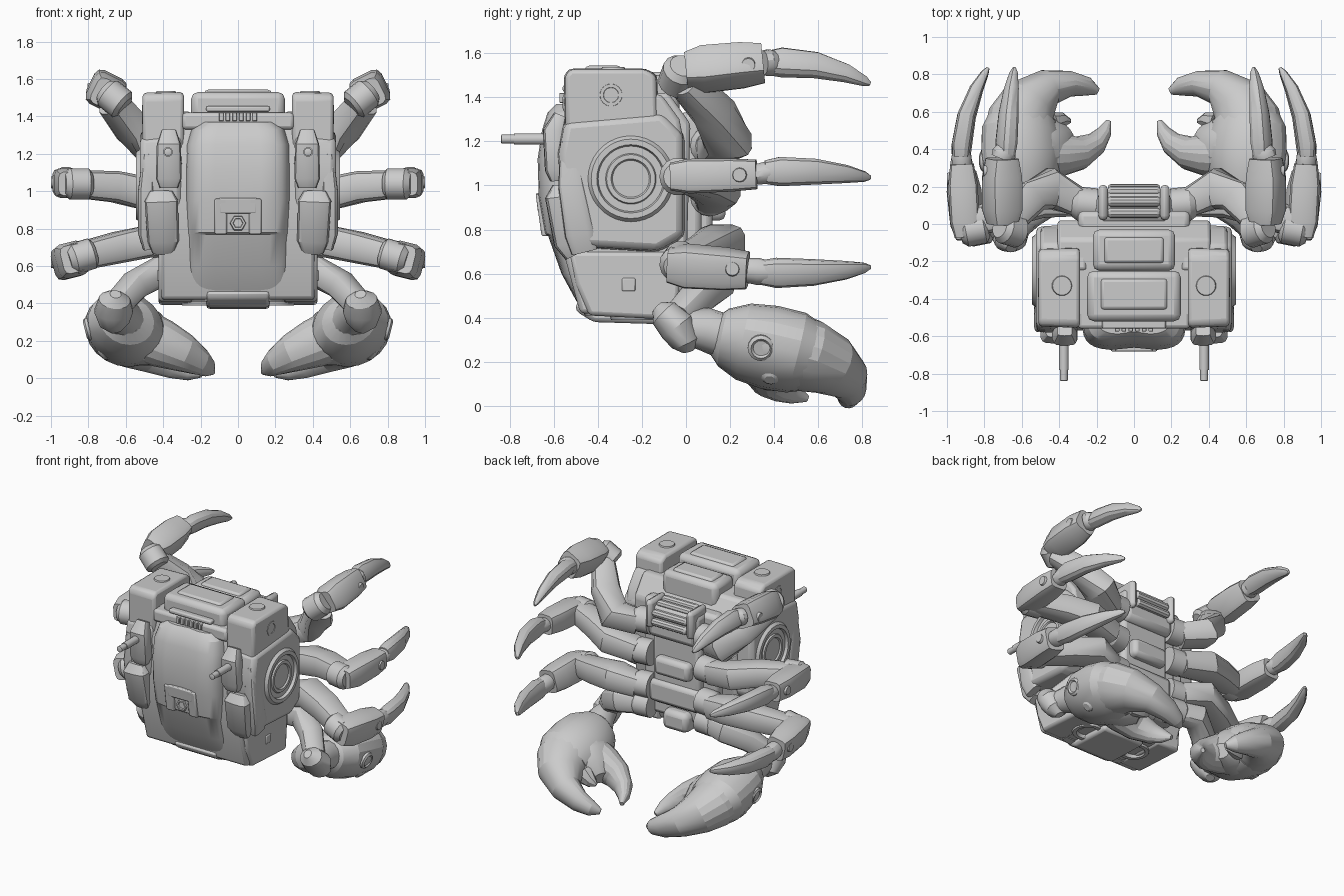
import bpy, bmesh, math
from mathutils import Vector as V


def finish(name, verts, faces, mirror=False, bevel=0.0, angle=30):
    me = bpy.data.meshes.new(name)
    me.from_pydata([tuple(v) for v in verts], [], faces)
    bm = bmesh.new()
    bm.from_mesh(me)
    bmesh.ops.recalc_face_normals(bm, faces=bm.faces)
    bm.to_mesh(me)
    bm.free()
    for p in me.polygons:
        p.use_smooth = True
    me.set_sharp_from_angle(angle=math.radians(angle))
    ob = bpy.data.objects.new(name, me)
    bpy.context.collection.objects.link(ob)
    if bevel:
        b = ob.modifiers.new("bevel", 'BEVEL')
        b.width, b.segments = bevel, 2
    if mirror:
        ob.modifiers.new("mirror", 'MIRROR')
    return ob


def skin(name, rings, **kw):
    n = len(rings[0])
    verts = [v for r in rings for v in r]
    faces = [(i * n + j, i * n + (j + 1) % n, (i + 1) * n + (j + 1) % n, (i + 1) * n + j)
             for i in range(len(rings) - 1) for j in range(n)]
    faces += [tuple(range(n)), tuple(range(len(verts) - n, len(verts)))]
    return finish(name, verts, faces, **kw)


def power(c, e):
    return math.copysign(abs(c) ** e, c)


def loft(name, path, radii, up=(0, 0, 1), e=1.0, sides=14, mirror=True, **kw):
    """Tube along a path; radii are (sideways, up); e < 1 squares the section."""
    path, rings = [V(p) for p in path], []
    for i, p in enumerate(path):
        t = (path[min(i + 1, len(path) - 1)] - path[max(i - 1, 0)]).normalized()
        b = t.cross(V(up)).normalized()
        u = b.cross(t)
        a = [2 * math.pi * (k + .5) / sides for k in range(sides)]
        rings.append([p + b * radii[i][0] * power(math.cos(k), e)
                      + u * radii[i][1] * power(math.sin(k), e) for k in a])
    return skin(name, rings, mirror=mirror, **kw)


def lathe(name, origin, axis, profile, sides=24, mirror=True, **kw):
    """Turned part; profile holds (distance along axis, radius)."""
    q = V(axis).to_track_quat('Z', 'Y')
    rings = [[V(origin) + q @ V((r * math.cos(2 * math.pi * k / sides),
              r * math.sin(2 * math.pi * k / sides), d)) for k in range(sides)]
             for d, r in profile]
    return skin(name, rings, mirror=mirror, **kw)


def slab(name, x0, x1, prof, mirror=False, bevel=.02, inset=0.0):
    """Side profile (y, z) extruded along x; inset shrinks the outer face."""
    cy = sum(p[0] for p in prof) / len(prof)
    cz = sum(p[1] for p in prof) / len(prof)
    k = 1 - inset
    outer = [(x1, cy + (y - cy) * k, cz + (z - cz) * k) for y, z in prof]
    return skin(name, [[(x0, y, z) for y, z in prof], outer], mirror=mirror, bevel=bevel)


def box(name, x, y, z, mirror=False, bevel=.02):
    return slab(name, x[0], x[1], [(y[0], z[0]), (y[1], z[0]), (y[1], z[1]), (y[0], z[1])], mirror, bevel)


# Main body
slab("core_hull", -.41, .41, [(-.48, .42), (-.06, .4), (0, .55), (.02, 1.28), (-.08, 1.42),
                              (-.5, 1.42), (-.56, 1.2), (-.57, .75)])
slab("side_hull", .3, .525, [(-.47, .71), (-.12, .69), (0, .76), (.0, 1.24), (-.1, 1.34),
                             (-.56, 1.3), (-.59, 1.15), (-.57, .9)], True, .03, .05)
slab("lower_corner_block", .24, .425, [(-.5, .55), (-.44, .41), (-.04, .39), (-.02, .66),
                                       (-.1, .7), (-.53, .7)], True)
box("lower_corner_port", (.42, .432), (-.29, -.23), (.52, .58), True, .008)
slab("shoulder_tower", .29, .51, [(-.55, 1.2), (-.12, 1.2), (-.13, 1.5), (-.18, 1.53),
                                  (-.53, 1.53), (-.555, 1.5)], True, .02, .03)
slab("shoulder_rear", .25, .5, [(-.25, 1.2), (-.01, 1.2), (-.03, 1.3), (-.11, 1.41), (-.25, 1.43)], True)
lathe("tower_cap", (.385, -.33, 1.525), (0, 0, 1), [(0, .055), (.012, .05)])
lathe("tower_side_bolt", (.495, -.34, 1.41), (1, 0, 0), [(0, .055), (.018, .05), (.018, .035), (.008, .03)])

# Front shell, built from half-round sections with a centre seam
rows = [(.41, -.46, .25), (.48, -.5, .27), (.6, -.565, .275), (.77, -.625, .28), (.78, -.64, .275),
        (.95, -.67, .28), (1.12, -.675, .28), (1.25, -.655, .275), (1.33, -.63, .25), (1.37, -.59, .2)]
rings = []
for z, yf, w in rows:
    ring = []
    for k in range(17):
        a = math.pi * k / 16
        dent = .014 if k == 8 and z > .9 else 0
        ring.append((-w * power(math.cos(a), .5), -.4 + (yf + .4 + dent) * power(math.sin(a), .36), z))
    rings.append(ring)
skin("front_shell", rings)
slab("shell_bracket_arm", .06, .125, [(-.655, .77), (-.6, .77), (-.6, .96), (-.682, .96)], True, .008)
slab("shell_bracket_top", -.1, .1, [(-.672, .88), (-.6, .88), (-.6, .965), (-.682, .965)], bevel=.008)
lathe("shell_hex_stud", (0, -.64, .83), (0, -1, 0), [(0, .045), (.02, .04), (.02, .028), (.01, .025)],
      sides=6, mirror=False)
slab("bottom_lip", -.17, .17, [(-.5, .43), (-.42, .38), (-.1, .37), (-.1, .45), (-.5, .47)])

# Roof modules and front vent
box("roof_front", (-.25, .25), (-.52, -.25), (1.36, 1.53), bevel=.035)
box("roof_front_lid", (-.18, .18), (-.46, -.29), (1.5, 1.543))
box("roof_rear", (-.22, .22), (-.25, -.03), (1.3, 1.5), bevel=.035)
box("roof_rear_lid", (-.16, .16), (-.21, -.07), (1.48, 1.515))
box("roof_collar", (-.3, .3), (-.56, -.1), (1.33, 1.42))
for s in range(6):
    x = -.09 + s * .036
    box("vent_slat", (x - .012, x + .012), (-.575, -.5), (1.375, 1.42), bevel=.004)
box("vent_brow", (-.17, .17), (-.56, -.48), (1.425, 1.455), bevel=.01)

# Side wheel housing and armour pods
lathe("side_disc", (.48, -.25, 1.03), (1, 0, 0), [(0, .195), (.045, .195), (.065, .18), (.065, .155),
      (.035, .145), (.035, .12), (.055, .11), (.055, .09), (.04, .08)], sides=36)
loft("upper_front_pod", [(.37, -.585, 1.02), (.37, -.59, 1.07), (.37, -.6, 1.25), (.37, -.57, 1.32)],
     [(.05, .03), (.07, .05), (.065, .05), (.04, .03)], up=(0, 1, 0), e=.5)
loft("lower_front_pod", [(.4, -.51, .68), (.4, -.54, .74), (.41, -.58, .95), (.41, -.575, 1.0)],
     [(.06, .04), (.085, .06), (.09, .06), (.06, .03)], up=(0, 1, 0), e=.5)
loft("flank_pod", [(.48, -.46, .7), (.49, -.48, .78), (.49, -.52, 1.0), (.48, -.53, 1.2)],
     [(.03, .06), (.045, .07), (.045, .06), (.03, .04)], up=(0, 1, 0), e=.5)
lathe("gun_barrel", (.375, -.55, 1.21), (0, -1, 0), [(0, .045), (.09, .045), (.09, .026), (.23, .026),
      (.23, .021), (.287, .021), (.29, .012)], sides=14)

# Back: spine plates, rolls and hip sockets
box("spine_plate", (-.3, .3), (-.04, .07), (.5, 1.33), bevel=.03)
box("spine_column", (-.19, .19), (0, .12), (.6, 1.2), bevel=.03)
box("spine_top", (-.2, .2), (0, .17), (1.1, 1.34), bevel=.04)
for z, y in ((1.35, .06), (1.34, .12), (1.29, .175), (1.23, .185)):
    lathe("back_roll", (-.14, y, z), (1, 0, 0), [(0, .018), (.015, .028), (.265, .028), (.28, .018)],
          sides=10, mirror=False)
box("back_roll_end", (.14, .19), (.02, .21), (1.18, 1.38), True, .03)
box("spine_middle", (-.14, .14), (.04, .18), (.84, .97), bevel=.03)
box("spine_lower", (-.2, .2), (.02, .15), (.62, .78), bevel=.03)
box("tail_block", (-.1, .1), (-.02, .14), (.44, .58), bevel=.035)
for z in (1.18, .95, .71, .57):
    lathe("hip_socket", (.2, .1, z), (1, .1, 0), [(0, .09), (.1, .09), (.13, .07)], sides=16)
lathe("underside_thruster", (.2, -.24, .42), (0, 0, -1), [(0, .11), (.03, .1), (.03, .075), (.0, .06)])


# Walking legs: thigh, knee, shin box, ankle and a pointed foot bent along a curve
def leg(name, thigh, knee, roll, shin, foot, a, b, up):
    loft(name + "_thigh", thigh, [(.08, .08), (.11, .09), (.095, .085), (.075, .075)], e=.6, sides=12)
    lathe(name + "_knee", V(knee) - V(roll).normalized() * .08, roll,
          [(0, .06), (.02, .085), (.12, .085), (.15, .06)], sides=14)
    s0, s1, f0, f1, f2 = [V(p) for p in (*shin, *foot)]
    loft(name + "_shin", [s0.lerp(s1, t) for t in (0, .22, .72, 1)],
         [(a * .75, b * .8), (a, b), (a, b * .95), (a * .8, b * .85)], up=up, e=.45, sides=12)
    toe = f0.lerp(f1, .14)
    loft(name + "_ankle", [s1, s1.lerp(toe, .5), toe], [(a * .65, b * .6), (a * .7, b * .65), (a * .55, b * .55)],
         up=up, sides=12)
    lathe(name + "_shin_bolt", s0.lerp(s1, .75) + V((a * .85, .02, 0)), (1, 0, 0), [(0, .035), (.018, .03)], sides=12)
    curve = [f0 * (1 - t) ** 2 + f1 * 2 * t * (1 - t) + f2 * t * t for t in (0, .13, .45, .75, .94, 1)]
    loft(name + "_foot", curve, [(.045, .055), (.052, .068), (.048, .06), (.036, .042), (.02, .024), (.008, .01)],
         up=up, e=.75, sides=12)


leg("upper", [(.3, .12, 1.16), (.45, .19, 1.2), (.56, .13, 1.33), (.67, 0, 1.47)], (.665, -.03, 1.5), (.1, .03, .08),
    [(.705, 0, 1.52), (.705, .35, 1.555)], [(.685, .37, 1.555), (.675, .62, 1.575), (.64, .835, 1.46)],
    .095, .095, (-.5, 0, 1))
leg("middle", [(.3, .12, .95), (.5, .14, .99), (.66, .08, 1.025), (.87, 0, 1.04)], (.86, -.03, 1.04), (1, -.2, 0),
    [(.9, -.07, 1.04), (.92, .32, 1.05)], [(.925, .36, 1.06), (.925, .62, 1.075), (.78, .835, 1.035)],
    .08, .08, (0, 0, 1))
leg("lower", [(.3, .12, .7), (.46, .16, .735), (.64, .1, .7), (.85, 0, .65)], (.84, -.03, .65), (1, -.2, -.3),
    [(.88, -.08, .64), (.92, .28, .615)], [(.925, .34, .605), (.925, .61, .595), (.78, .835, .63)],
    .085, .095, (.25, 0, 1))


# Pincers lie on a tilted plane
def tilt(x, y):
    return (x, y, .05 + .42 * (x - .15) - .22 * (y - .5))


N = (-.4, .22, .9)
loft("pincer_arm", [(.25, .1, .57), (.42, .14, .57), (.55, .06, .5), (.64, -.03, .4)],
     [(.07, .07), (.085, .085), (.08, .075), (.07, .07)], e=.7)
loft("pincer_elbow", [(.655, -.13, .45), (.66, -.1, .42), (.665, -.04, .36), (.66, .0, .29), (.65, .01, .25)],
     [(.03, .03), (.085, .07), (.105, .085), (.08, .07), (.03, .03)], up=(0, 1, 0))
loft("pincer_wrist", [(.65, -.02, .36), (.63, .08, .35), tilt(.6, .2)], [(.07, .08), (.09, .1), (.12, .1)], up=N)
loft("pincer_palm", [tilt(.59, .12), tilt(.595, .17), tilt(.6, .26), tilt(.6, .38), tilt(.605, .5), tilt(.59, .58)],
     [(.08, .08), (.15, .13), (.205, .17), (.225, .185), (.215, .18), (.18, .15)], up=N, sides=20, angle=20)
loft("pincer_palm_heel", [tilt(.55, .4), tilt(.48, .42), tilt(.4, .45), tilt(.35, .48)],
     [(.17, .17), (.165, .155), (.13, .11), (.06, .05)], up=N, sides=16, angle=20)
loft("pincer_large_finger", [tilt(.62, .45), tilt(.6, .55), tilt(.555, .65), tilt(.46, .73), tilt(.34, .75),
                             tilt(.25, .735), tilt(.195, .71)],
     [(.19, .17), (.19, .165), (.155, .14), (.1, .105), (.068, .08), (.05, .055), (.02, .02)], up=N, sides=18, angle=20)
loft("pincer_small_finger", [tilt(.5, .37), tilt(.4, .37), tilt(.29, .38), tilt(.205, .43), tilt(.16, .49), tilt(.135, .55)],
     [(.13, .14), (.12, .13), (.09, .105), (.063, .075), (.04, .05), (.014, .016)], up=N, sides=16, angle=20)
loft("pincer_tooth", [tilt(.44, .54), tilt(.38, .555), tilt(.34, .55)],
     [(.06, .08), (.04, .05), (.012, .012)], up=N, sides=8)
lathe("pincer_bolt", (.775, .34, .27), (1, 0, -.25), [(0, .06), (.035, .06), (.045, .045), (.035, .035)], sides=16)
lathe("pincer_small_bolt", (.7, .385, .15), (.65, -.1, -.7), [(0, .045), (.035, .04), (.045, .025)], sides=12)
